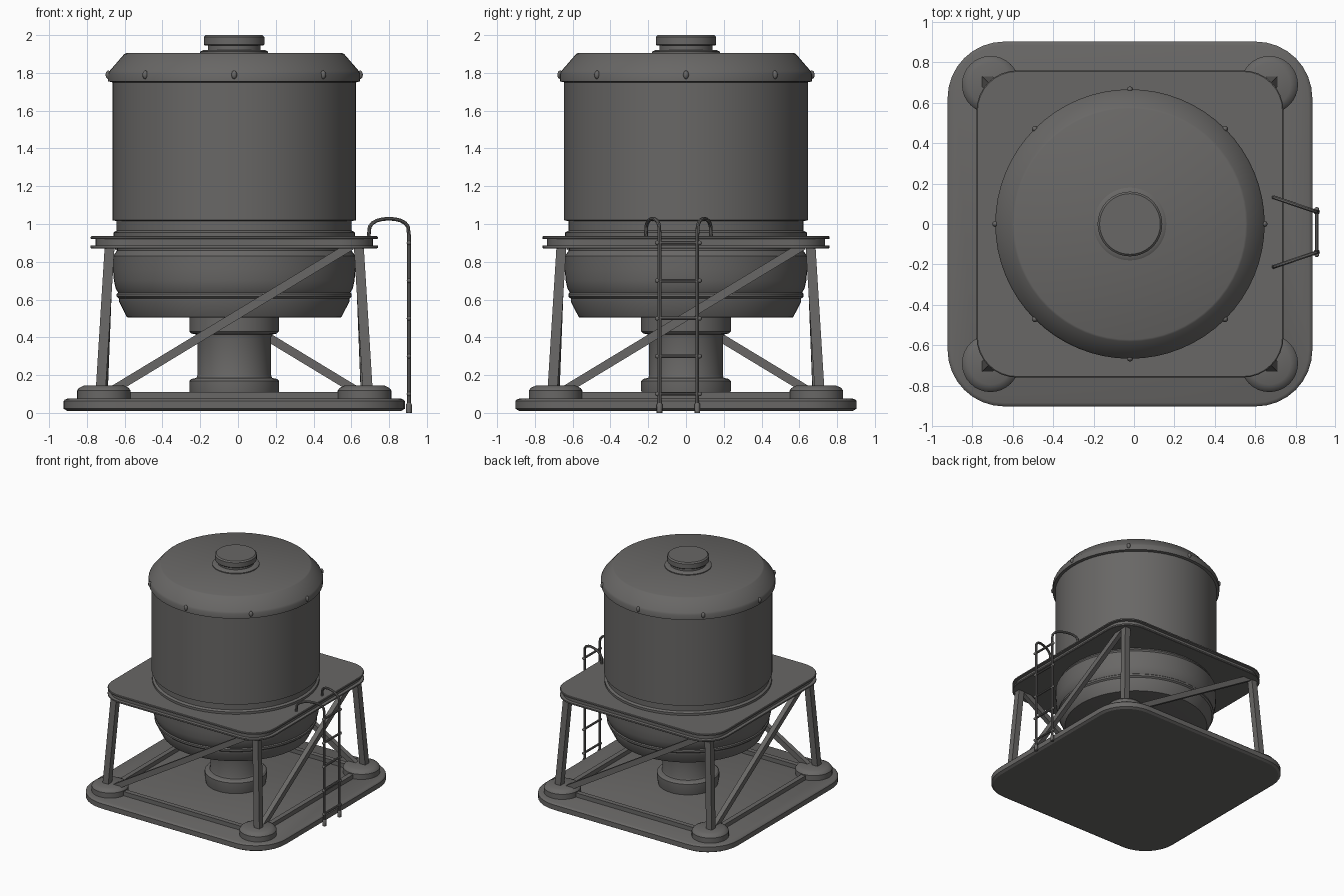
import bpy, bmesh
from math import sin, cos, pi, radians
from mathutils import Vector

cube = bpy.data.objects.get("Cube")
if cube:
    bpy.data.objects.remove(cube)

CX = -0.02  # tower axis; the ladder on the left side shifts it off centre

steel = bpy.data.materials.new("dark_grey_steel")
steel.use_nodes = True
GREY = (0.14, 0.136, 0.132, 1)
steel.diffuse_color = GREY
steel.node_tree.nodes["Principled BSDF"].inputs["Base Color"].default_value = GREY


def finish(name, mesh):
    mesh.materials.clear()
    mesh.materials.append(steel)
    for p in mesh.polygons:
        p.use_smooth = True
    mesh.set_sharp_from_angle(angle=radians(30))
    ob = bpy.data.objects.new(name, mesh)
    bpy.context.collection.objects.link(ob)
    return ob


def loft(name, rings):
    """Skin a stack of equal-length point rings and cap both ends."""
    bm = bmesh.new()
    rows = [[bm.verts.new(p) for p in ring] for ring in rings]
    n = len(rows[0])
    for a, b in zip(rows, rows[1:]):
        for i in range(n):
            j = (i + 1) % n
            bm.faces.new((a[i], a[j], b[j], b[i]))
    bm.faces.new(rows[0][::-1])
    bm.faces.new(rows[-1])
    bmesh.ops.recalc_face_normals(bm, faces=bm.faces)
    mesh = bpy.data.meshes.new(name)
    bm.to_mesh(mesh)
    bm.free()
    return finish(name, mesh)


def lathe(name, profile, x=CX, y=0, sides=64):
    angles = [2 * pi * i / sides for i in range(sides)]
    return loft(name, [[(x + r * cos(a), y + r * sin(a), z) for a in angles]
                       for r, z in profile])


def slab(name, half, corner, layers, steps=8):
    """Rounded square plate; layers are (inset, z)."""
    rings = []
    for inset, z in layers:
        ring = []
        for q in range(4):
            mid = pi / 4 + q * pi / 2
            c = half - corner
            sx, sy = (1 if cos(mid) > 0 else -1), (1 if sin(mid) > 0 else -1)
            for k in range(steps + 1):
                a = q * pi / 2 + k * pi / 2 / steps
                ring.append((CX + sx * c + (corner - inset) * cos(a),
                             sy * c + (corner - inset) * sin(a), z))
        rings.append(ring)
    return loft(name, rings)


def beam(name, a, b, side, w, h):
    a, b = Vector(a), Vector(b)
    d = (b - a).normalized()
    s = Vector(side)
    s = (s - d * s.dot(d)).normalized()
    u = d.cross(s)
    return loft(name, [[p + s * i * w / 2 + u * j * h / 2
                        for i, j in ((-1, -1), (1, -1), (1, 1), (-1, 1))]
                       for p in (a, b)])


def tube(name, points, radius):
    cu = bpy.data.curves.new(name + "_path", "CURVE")
    cu.dimensions = "3D"
    cu.bevel_depth = radius
    cu.bevel_resolution = 2
    cu.use_fill_caps = True
    sp = cu.splines.new("POLY")
    sp.points.add(len(points) - 1)
    for pt, co in zip(sp.points, points):
        pt.co = (*co, 1)
    tmp = bpy.data.objects.new(name + "_path", cu)
    mesh = bpy.data.meshes.new_from_object(tmp)
    bpy.data.objects.remove(tmp)
    mesh.name = name
    return finish(name, mesh)


def ball(name, loc, radius, stretch=1):
    bm = bmesh.new()
    bmesh.ops.create_uvsphere(bm, u_segments=12, v_segments=8, radius=radius)
    for v in bm.verts:
        v.co.z *= stretch
    mesh = bpy.data.meshes.new(name)
    bm.to_mesh(mesh)
    bm.free()
    finish(name, mesh).location = loc


# Base and platform
slab("base", 0.903, 0.28, [(0.02, 0.01), (0, 0.022), (0, 0.063), (0.006, 0.07), (0.018, 0.075)])
slab("platform", 0.76, 0.2, [(0.005, 0.87), (0, 0.874), (0, 0.885), (0.025, 0.887),
                             (0.025, 0.92), (0, 0.922), (0, 0.932), (0.005, 0.936)])

# Tank
lathe("upper_tank", [(0.64, 0.9), (0.64, 0.938), (0.64, 0.955), (0.622, 0.965), (0.622, 1.015),
                     (0.645, 1.02), (0.645, 1.77)])
lathe("roof", [(0.645, 1.75), (0.667, 1.755), (0.667, 1.795), (0.66, 1.81),
               (0.582, 1.9), (0.572, 1.905)])
lathe("hatch", [(0.18, 1.9), (0.18, 1.912), (0.165, 1.92), (0.14, 1.922), (0.14, 1.945),
                (0.155, 1.945), (0.16, 1.95), (0.16, 1.99), (0.15, 2.0)])
lathe("lower_tank", [(0.56, 0.505), (0.568, 0.507), (0.61, 0.59), (0.61, 0.605), (0.622, 0.615),
                     (0.622, 0.63), (0.615, 0.637), (0.628, 0.66), (0.637, 0.7), (0.642, 0.76),
                     (0.642, 0.83), (0.62, 0.86), (0.62, 0.88)])
lathe("drain_column", [(0.228, 0.07), (0.238, 0.12), (0.238, 0.168), (0.226, 0.18), (0.2, 0.185),
                       (0.195, 0.2), (0.195, 0.4), (0.2, 0.415), (0.226, 0.42),
                       (0.238, 0.432), (0.238, 0.52)])
for i in range(8):
    a = i * pi / 4
    ball("roof_rivet", (CX + 0.666 * cos(a), 0.666 * sin(a), 1.79), 0.015, 1.5)

# Feet, legs, braces and floor rails, one set per corner
for q in range(4):
    c, s = round(cos(q * pi / 2)), round(sin(q * pi / 2))

    def turn(x, y, z):
        return (CX + c * x - s * y, s * x + c * y, z)

    fx, fy, _ = turn(-0.69, -0.69, 0)
    lathe("foot", [(0.142, 0.07), (0.142, 0.118), (0.132, 0.132), (0.105, 0.145)], fx, fy, 32)
    beam("leg", turn(-0.707, -0.707, 0.12), turn(-0.66, -0.66, 0.875), (1, 0, 0), 0.052, 0.052)
    beam("brace", turn(-0.66, -0.69, 0.11), turn(0.62, -0.66, 0.885), (s, -c, 0), 0.04, 0.045)
    beam("floor_rail", turn(-0.6, -0.69, 0.09), turn(0.6, -0.69, 0.09), (s, -c, 0), 0.04, 0.04)

# Ladder
LX, LY = 0.905, -0.04
for side in (-1, 1):
    y = LY + side * 0.1
    path = [(LX, y, 0.02), (LX, y, 0.93)]
    for k in range(11):  # handle arch leaning outward
        a = pi * k / 10
        t = (1 - cos(a)) / 2
        path.append((LX - 0.213 * t, y + side * 0.072 * t, 0.945 + 0.083 * sin(a) ** 0.6 if 0 < k < 10 else 0.94))
    path.append((LX - 0.213, y + side * 0.072, 0.925))
    tube("ladder_rail", path, 0.01)
    lathe("ladder_foot", [(0.015, 0), (0.015, 0.045), (0.011, 0.052)], LX, y, 12)
for i in range(5):
    z = 0.1 + 0.2 * i
    tube("ladder_rung", [(LX, LY - 0.115, z), (LX, LY + 0.115, z)], 0.009)
    for side in (-1, 1):
        ball("rung_joint", (LX, LY + side * 0.112, z), 0.012)
